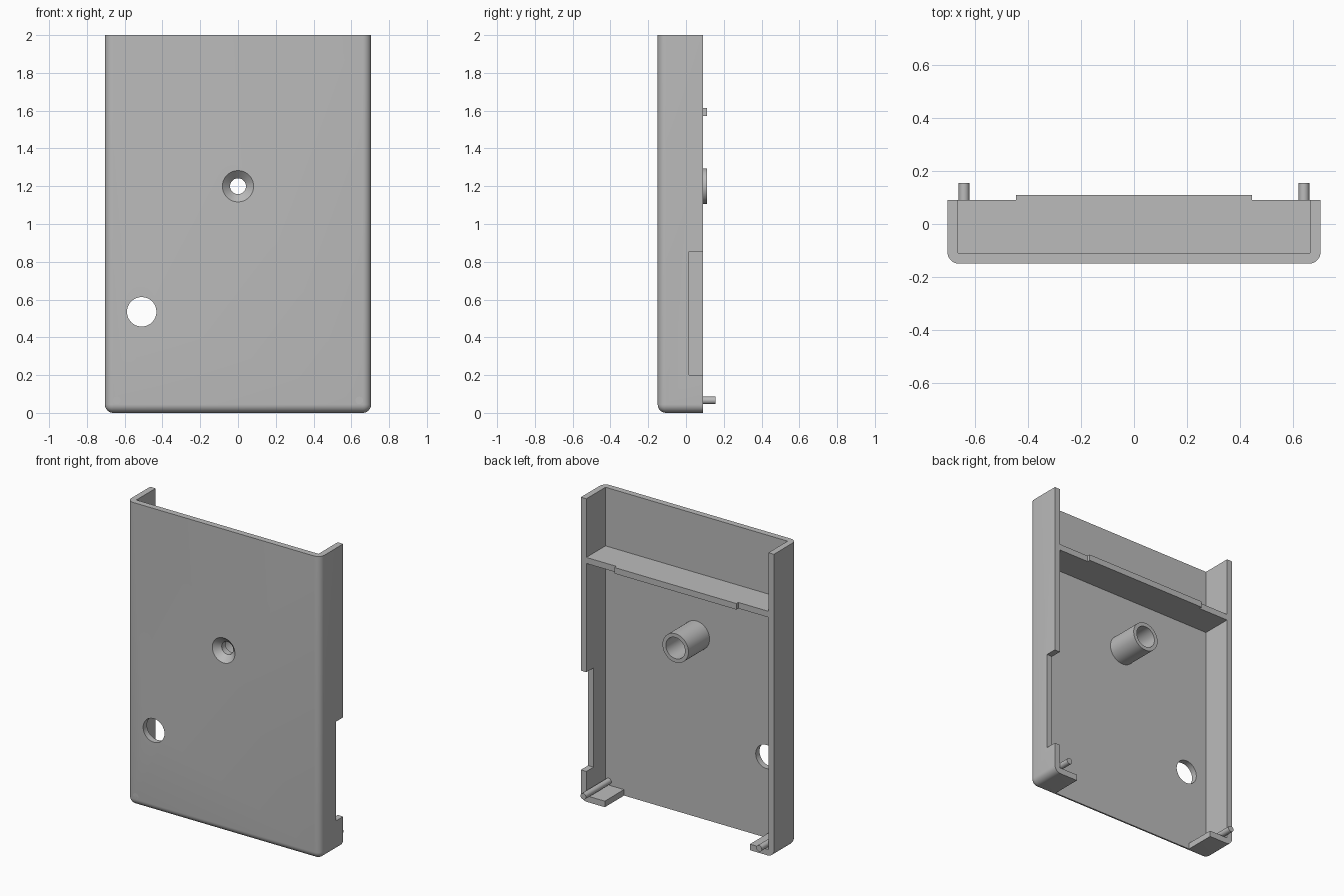
import bpy, bmesh, math
from mathutils import Matrix

cube = bpy.data.objects.get("Cube")
if cube:
    bpy.data.objects.remove(cube, do_unlink=True)

W, FRONT, BACK, H = 0.705, -0.15, 0.09, 2.0   # half width, depth range, height
T = 0.04                                      # wall thickness
IN_X, IN_Y = W - T, FRONT + T                 # cavity limits
R = 0.045                                     # outer corner radius

grey = bpy.data.materials.new("grey plastic")
grey.use_nodes = True
grey.diffuse_color = (0.5, 0.5, 0.5, 1)
grey.node_tree.nodes["Principled BSDF"].inputs["Base Color"].default_value = grey.diffuse_color


def finish(name, bm):
    bmesh.ops.recalc_face_normals(bm, faces=bm.faces[:])
    mesh = bpy.data.meshes.new(name)
    bm.to_mesh(mesh)
    bm.free()
    mesh.materials.append(grey)
    obj = bpy.data.objects.new(name, mesh)
    bpy.context.collection.objects.link(obj)
    return obj


def box_bm(x, y, z):
    bm = bmesh.new()
    size = [b - a for a, b in (x, y, z)]
    mid = [(a + b) / 2 for a, b in (x, y, z)]
    bmesh.ops.create_cube(bm, size=1, matrix=Matrix.Translation(mid) @ Matrix.Diagonal((*size, 1)))
    return bm


def box(name, x, y, z):
    return finish(name, box_bm(x, y, z))


def rod(name, x, z, y0, y1, r0, r1, sides=48):
    """Cylinder or cone running from front (y0) to back (y1)."""
    bm = bmesh.new()
    place = Matrix.Translation((x, (y0 + y1) / 2, z)) @ Matrix.Rotation(-math.pi / 2, 4, 'X')
    bmesh.ops.create_cone(bm, cap_ends=True, segments=sides, radius1=r0, radius2=r1,
                          depth=y1 - y0, matrix=place)
    return finish(name, bm)


def activate(obj):
    bpy.ops.object.select_all(action='DESELECT')
    obj.select_set(True)
    bpy.context.view_layer.objects.active = obj


def smooth(obj):
    activate(obj)
    bpy.ops.object.shade_smooth_by_angle(angle=math.radians(30))


def cut(obj, cutter):
    activate(obj)
    mod = obj.modifiers.new("cut", 'BOOLEAN')
    mod.operation, mod.solver, mod.object = 'DIFFERENCE', 'EXACT', cutter
    bpy.ops.object.modifier_apply(modifier=mod.name)
    bpy.data.objects.remove(cutter, do_unlink=True)


# Outer block, rounded on the front, side and bottom edges (top and back stay sharp)
bm = box_bm((-W, W), (FRONT, BACK), (0, H))
edges = [e for e in bm.edges
         if all(v.co.y < BACK - 0.01 for v in e.verts) and not all(v.co.z > 1 for v in e.verts)
         or all(v.co.z < 0.01 for v in e.verts) and abs(e.verts[0].co.x - e.verts[1].co.x) < 0.01]
bmesh.ops.bevel(bm, geom=edges, offset=R, segments=8, profile=0.5, affect='EDGES')
shell = finish("shell", bm)

# Cavity open at the back and top, bottom opening between the corner tabs, side notch
cut(shell, box("cavity", (-IN_X, IN_X), (IN_Y, BACK + 0.1), (T, H + 0.1)))
cut(shell, box("bottom_opening", (-0.53, 0.53), (IN_Y, BACK + 0.1), (-0.1, T + 0.05)))
cut(shell, box("side_notch", (W - 0.1, W + 0.1), (0.015, BACK + 0.1), (0.2, 0.855)))

# Round hole and countersunk screw hole through the front
cut(shell, rod("round_hole", -0.51, 0.535, FRONT - 0.05, IN_Y + 0.05, 0.078, 0.078))
cut(shell, rod("countersink", 0, 1.2, FRONT - 0.01, IN_Y + 0.01, 0.093, 0.032))
smooth(shell)

# Cross shelf with a raised lip along the middle of its back edge
bm = bmesh.new()
half = [(IN_X, IN_Y), (IN_X, BACK), (0.445, BACK), (0.445, 0.11)]
outline = half + [(-x, y) for x, y in reversed(half)]
face = bm.faces.new([bm.verts.new((x, y, 1.573)) for x, y in outline])
ext = bmesh.ops.extrude_face_region(bm, geom=[face])
bmesh.ops.translate(bm, vec=(0, 0, T),
                    verts=[g for g in ext["geom"] if isinstance(g, bmesh.types.BMVert)])
finish("cross_shelf", bm)

# Hollow screw boss, a ring profile turned around the screw axis
bm = bmesh.new()
ring = [(0.042, IN_Y), (0.042, -0.07), (0.07, -0.07), (0.07, 0.11), (0.095, 0.11), (0.095, IN_Y)]
verts = [bm.verts.new((r, y, 1.2)) for r, y in ring]
loop = [bm.edges.new((verts[i - 1], verts[i])) for i in range(len(verts))]
bmesh.ops.spin(bm, geom=verts + loop, cent=(0, 0, 1.2), axis=(0, 1, 0),
               angle=math.tau, steps=48, use_merge=True)
bmesh.ops.remove_doubles(bm, verts=bm.verts[:], dist=0.0001)
smooth(finish("screw_boss", bm))

# Locating pins in the two bottom corners
for side, sx in (("left", 1), ("right", -1)):
    smooth(rod(side + "_pin", sx * 0.642, 0.066, FRONT, 0.155, 0.02, 0.02, 24))
